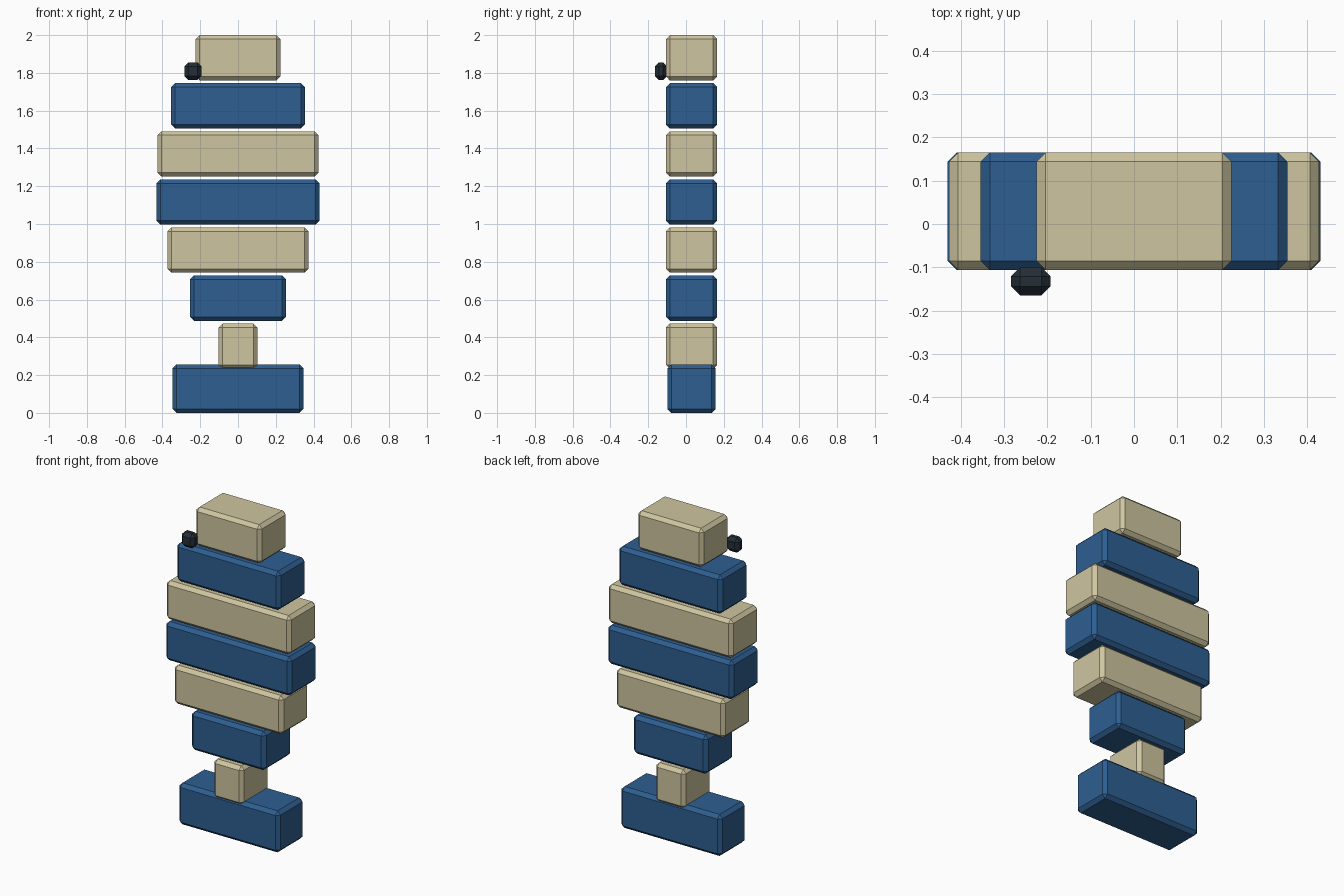
import bpy

if "Cube" in bpy.data.objects:
    bpy.data.objects.remove(bpy.data.objects["Cube"])

def material(name, rgb):
    m = bpy.data.materials.new(name)
    m.diffuse_color = (*rgb, 1)
    m.use_nodes = True
    m.node_tree.nodes["Principled BSDF"].inputs["Base Color"].default_value = m.diffuse_color
    return m

BLUE = material("blue", (0.027, 0.114, 0.283))
TAN = material("tan", (0.62, 0.56, 0.35))
DARK = material("dark", (0.017, 0.026, 0.038))

def block(name, lo, hi, mat, chamfer=0.021):
    """Flat-shaded box between two corners with single-segment chamfers."""
    bpy.ops.mesh.primitive_cube_add(size=1, location=[(a + b) / 2 for a, b in zip(lo, hi)])
    ob = bpy.context.object
    ob.name = name
    ob.scale = [b - a for a, b in zip(lo, hi)]
    bpy.ops.object.transform_apply(location=False, rotation=False, scale=True)
    bev = ob.modifiers.new("chamfer", "BEVEL")
    bev.width = chamfer
    bev.segments = 1
    bev.limit_method = 'NONE'
    ob.data.materials.append(mat)
    return ob

# Tail fin block at the bottom, slightly thinner than the rest
block("tail_fin", (-0.346, -0.099, 0.0), (0.346, 0.157, 0.257), BLUE)

# Stack of body blocks, bottom to top, alternating colours
half_widths = [0.102, 0.254, 0.373, 0.431, 0.427, 0.354, 0.225]
pitch, height = 0.2545, 0.240
for i, w in enumerate(half_widths):
    top = 2.0 - pitch * (len(half_widths) - 1 - i)
    block(f"body_block_{i + 1}", (-w, -0.106, top - height), (w, 0.165, top),
          BLUE if i % 2 else TAN)

# Small eye on the front left of the top block
block("eye", (-0.284, -0.165, 1.763), (-0.193, -0.100, 1.855), DARK)
